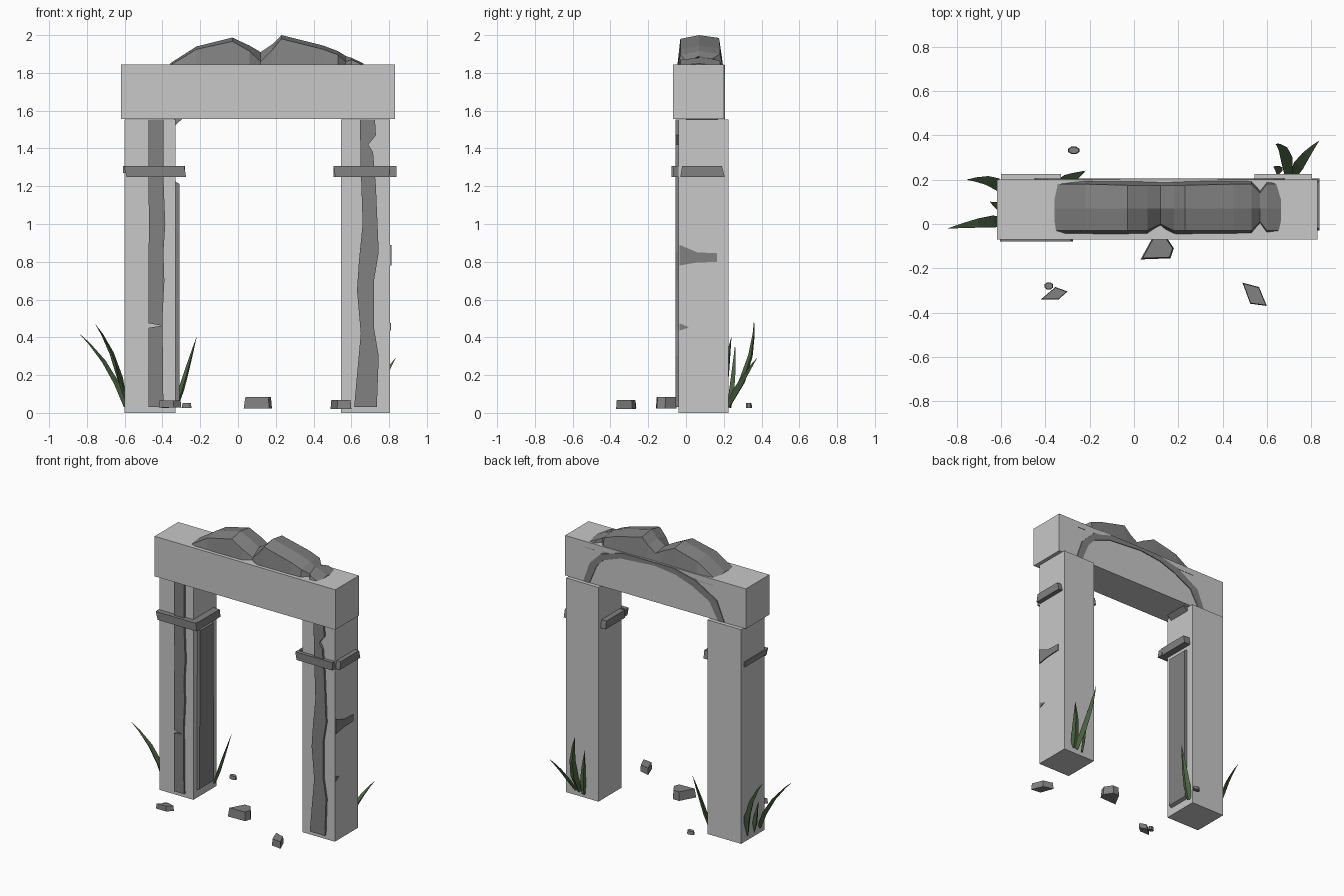
import bpy, bmesh, math
from mathutils import Vector


def material(name, rgb):
    m = bpy.data.materials.new(name)
    m.diffuse_color = (*rgb, 1)
    return m


PALE = material("pale stone", (0.58, 0.58, 0.58))
ROCK = material("dark stone", (0.22, 0.22, 0.22))
LEAF = material("leaf green", (0.085, 0.15, 0.062))


def finish(name, bm, mat):
    bmesh.ops.recalc_face_normals(bm, faces=bm.faces[:])
    me = bpy.data.meshes.new(name)
    bm.to_mesh(me)
    bm.free()
    me.materials.append(mat)
    ob = bpy.data.objects.new(name, me)
    bpy.context.collection.objects.link(ob)
    return ob


def loft(name, rings, mat):
    """Skin a row of equal-length closed rings and cap both ends."""
    bm = bmesh.new()
    vs = [[bm.verts.new(p) for p in r] for r in rings]
    n = len(vs[0])
    for a, b in zip(vs, vs[1:]):
        for i in range(n):
            j = (i + 1) % n
            bm.faces.new((a[i], a[j], b[j], b[i]))
    bm.faces.new(vs[0])
    bm.faces.new(vs[-1])
    return finish(name, bm, mat)


def prism(name, pts, axis, lo, hi, mat=ROCK, taper=1.0):
    """Extrude a 2D outline along an axis; taper shrinks the far end."""
    cu = sum(p[0] for p in pts) / len(pts)
    cv = sum(p[1] for p in pts) / len(pts)

    def ring(d, s):
        out = []
        for u, v in pts:
            p = [cu + (u - cu) * s, cv + (v - cv) * s]
            p.insert(axis, d)
            out.append(p)
        return out
    return loft(name, [ring(lo, 1), ring(hi, taper)], mat)


def box(name, x0, x1, y0, y1, z0, z1, mat=PALE):
    return prism(name, [(x0, y0), (x1, y0), (x1, y1), (x0, y1)], 2, z0, z1, mat)


# Main blocks
box("lintel", -0.62, 0.83, -0.07, 0.20, 1.555, 1.845)
box("left_post", -0.60, -0.33, -0.04, 0.225, 0, 1.553)
box("right_post", 0.545, 0.805, -0.04, 0.225, 0, 1.553)

# Rough stone crown: sections of x, height, front y, back y, front drop
crown = [(-0.36, 1.85, -0.03, 0.18, 0.01), (-0.22, 1.94, -0.03, 0.18, 0.015),
         (-0.03, 1.987, -0.03, 0.175, 0.02), (0.06, 1.945, -0.03, 0.175, 0.03),
         (0.12, 1.91, 0.0, 0.175, 0.05), (0.18, 1.95, -0.03, 0.175, 0.03),
         (0.23, 2.0, -0.03, 0.175, 0.02), (0.45, 1.945, -0.03, 0.18, 0.02),
         (0.53, 1.915, -0.03, 0.18, 0.02), (0.57, 1.89, 0.01, 0.14, 0.03),
         (0.60, 1.88, -0.03, 0.18, 0.01), (0.665, 1.85, -0.03, 0.18, 0.01)]
loft("rough_crown", [[(x, f - 0.02, 1.80), (x, f, z - d), (x, 0.07, z),
                      (x, b, z - 0.015), (x, b + 0.022, 1.80)]
                     for x, z, f, b, d in crown], ROCK)

# Arch rim showing on the back of the lintel
inner = [(0.63, 1.557), (0.575, 1.69), (0.52, 1.75), (0.38, 1.80), (0.11, 1.82),
         (-0.06, 1.80), (-0.19, 1.755), (-0.33, 1.68), (-0.40, 1.557)]
outer = [(-0.45, 1.557), (-0.39, 1.70), (-0.22, 1.80), (-0.04, 1.843), (0.11, 1.843),
         (0.36, 1.843), (0.54, 1.79), (0.63, 1.70), (0.68, 1.557)]
prism("back_arch_rim", inner + outer, 1, 0.15, 0.206)

# Rough stone strips showing on the post fronts
prism("left_front_strip",
      [(-0.475, 1.553), (-0.475, 1.2), (-0.47, 1.0), (-0.475, 0.8), (-0.475, 0.475),
       (-0.405, 0.462), (-0.475, 0.45), (-0.475, 0.03), (-0.395, 0.03), (-0.40, 0.5),
       (-0.39, 0.7), (-0.395, 0.85), (-0.385, 1.0), (-0.395, 1.25), (-0.395, 1.553)],
      1, 0.0, -0.056)
prism("right_front_strip",
      [(0.645, 1.553), (0.65, 1.3), (0.66, 1.0), (0.64, 0.8), (0.63, 0.65), (0.65, 0.42),
       (0.63, 0.2), (0.615, 0.03), (0.735, 0.03), (0.745, 0.3), (0.72, 0.45), (0.72, 0.7),
       (0.745, 0.85), (0.73, 1.2), (0.715, 1.38), (0.69, 1.42), (0.73, 1.47), (0.725, 1.553)],
      1, 0.0, -0.056)

# Inner slab of the left post, and the small chip above it
prism("left_inner_slab", [(0.0, 0.05), (0.17, 0.05), (0.165, 1.23), (0.005, 1.23)],
      0, -0.34, -0.31, taper=0.97)
prism("arch_foot_chip", [(-0.34, 1.556), (-0.295, 1.556), (-0.33, 1.525)], 1, 0.0, 0.17)

# Scars on the outer face of the right post
prism("large_scar", [(-0.035, 0.78), (0.05, 0.795), (0.165, 0.80), (0.165, 0.845),
                     (0.06, 0.85), (0.0, 0.875), (-0.035, 0.89)], 0, 0.79, 0.812)
prism("small_scar", [(-0.035, 0.435), (0.015, 0.453), (-0.035, 0.475)], 0, 0.79, 0.809)

# Collar stones round the posts
Z0, Z1 = 1.25, 1.307
prism("left_collar_front", [(-0.59, Z0), (-0.275, Z0), (-0.285, Z1), (-0.605, Z1)], 1, -0.035, -0.078)
prism("left_collar_inner", [(-0.05, Z0), (0.20, Z0), (0.19, Z1), (-0.05, Z1)], 0, -0.335, -0.28)
prism("left_collar_outer", [(-0.06, Z0 + .02), (0.19, Z0 + .02), (0.19, Z1), (-0.06, Z1)], 0, -0.59, -0.608)
prism("right_collar_front", [(0.515, Z0), (0.80, Z0), (0.805, Z1), (0.505, Z1)], 1, -0.035, -0.065)
prism("right_collar_inner", [(-0.02, Z0), (0.20, Z0), (0.19, Z1), (-0.02, Z1)], 0, 0.55, 0.505)
prism("right_collar_outer", [(-0.03, Z0), (0.205, Z0), (0.19, Z1), (-0.02, Z1)], 0, 0.80, 0.838)

# Fallen stones
prism("wedge_stone", [(0.03, -0.16), (0.165, -0.155), (0.18, -0.11), (0.14, -0.05), (0.09, -0.05)],
      2, 0.022, 0.085, taper=0.9)
prism("flat_stone", [(-0.42, -0.34), (-0.34, -0.34), (-0.30, -0.305), (-0.355, -0.285)],
      2, 0.028, 0.065, taper=0.93)
prism("corner_stone", [(0.49, -0.265), (0.525, -0.36), (0.60, -0.37), (0.565, -0.285)],
      2, 0.02, 0.068, taper=0.93)
for name, cx, cy, rx, ry in (("front_pebble", -0.385, -0.28, 0.021, 0.018),
                             ("back_pebble", -0.272, 0.333, 0.028, 0.018)):
    prism(name, [(cx + rx * math.cos(a * math.pi / 4 + 0.39), cy + ry * math.sin(a * math.pi / 4 + 0.39))
                 for a in range(8)], 2, 0.027, 0.052, taper=0.85)


def blade(name, base, bend, tip, width):
    """Curved grass blade with a triangular section."""
    b, c, t = Vector(base), Vector(bend), Vector(tip)
    flat = Vector((t.x - b.x, t.y - b.y, 0)).normalized()
    side = Vector((-flat.y, flat.x, 0))
    rings = []
    for u, w in ((0, 0.7), (0.3, 1), (0.6, 0.75), (0.85, 0.35), (1, 0.03)):
        p = b * (1 - u) ** 2 + c * 2 * u * (1 - u) + t * u ** 2
        s = side * width * w / 2
        rings.append([p + s, p - s, p + (flat * 0.8 - Vector((0, 0, 0.4))) * width * w * 0.5])
    loft(name, rings, LEAF)


# Grass tufts at the post feet
blades = [((-0.59, 0.01, 0.04), (-0.64, 0.02, 0.25), (-0.84, -0.02, 0.42), 0.055),
          ((-0.59, 0.15, 0.04), (-0.62, 0.21, 0.30), (-0.755, 0.20, 0.47), 0.055),
          ((-0.59, 0.07, 0.03), (-0.61, 0.08, 0.12), (-0.65, 0.10, 0.27), 0.04),
          ((-0.33, 0.19, 0.04), (-0.29, 0.20, 0.18), (-0.22, 0.24, 0.40), 0.05),
          ((0.70, 0.22, 0.04), (0.69, 0.36, 0.26), (0.64, 0.36, 0.49), 0.055),
          ((0.72, 0.22, 0.04), (0.75, 0.29, 0.18), (0.835, 0.375, 0.29), 0.05),
          ((0.66, 0.23, 0.03), (0.66, 0.25, 0.15), (0.63, 0.26, 0.36), 0.04)]
for i, args in enumerate(blades):
    blade(f"grass_blade_{i + 1}", *args)
